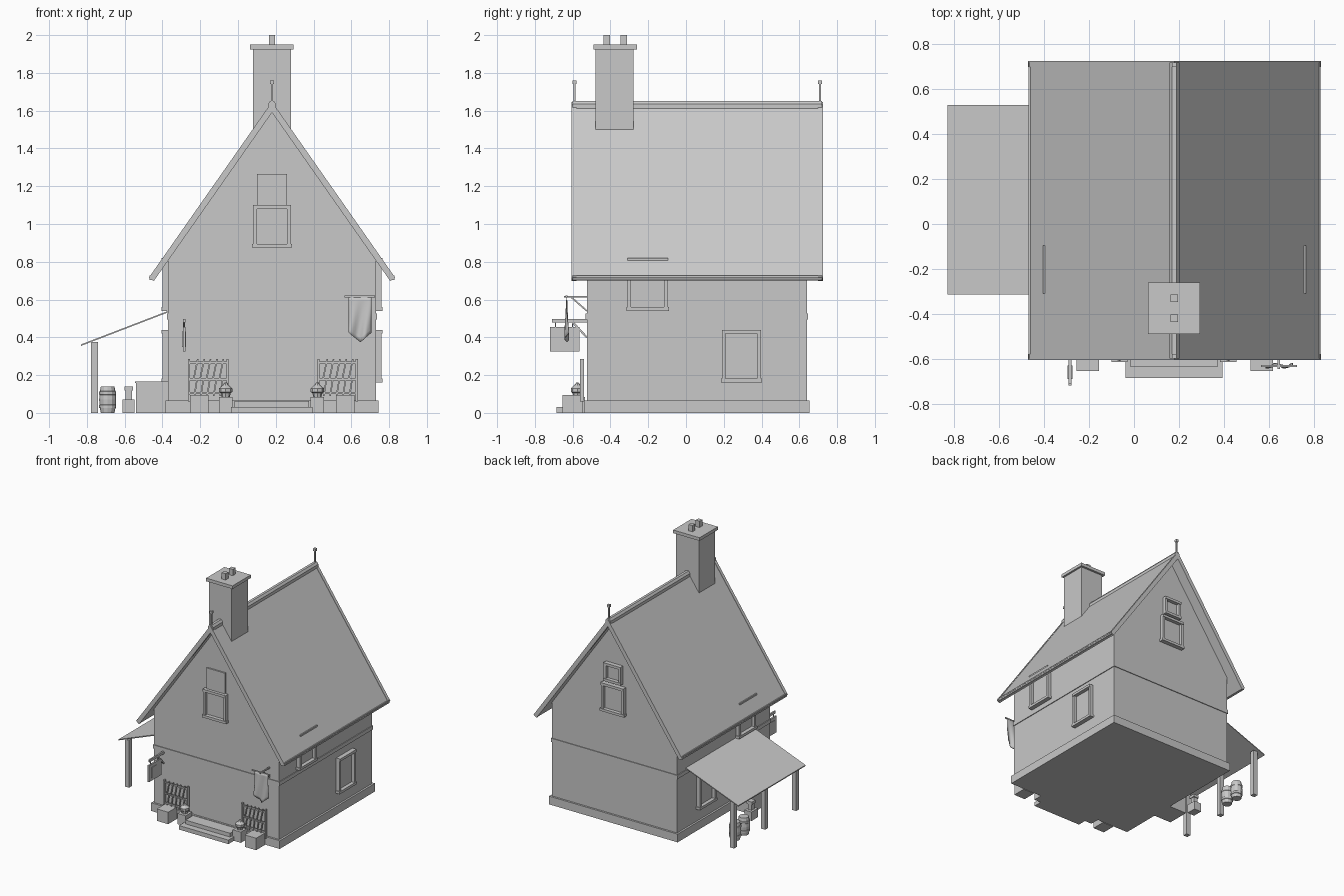
import bpy, bmesh, math
from mathutils import Vector, Matrix

cube = bpy.data.objects.get("Cube")
if cube:
    bpy.data.objects.remove(cube, do_unlink=True)

grey = bpy.data.materials.new("plain_grey")
grey.use_nodes = True
grey.diffuse_color = (0.58, 0.58, 0.58, 1)
for node in grey.node_tree.nodes:
    if node.type == "BSDF_PRINCIPLED":
        node.inputs["Base Color"].default_value = grey.diffuse_color

MID = 0.18                      # x of the ridge
WALL_W = 0.55                   # half width of the walls
FRONT, BACK = -0.525, 0.64      # wall faces in y
PITCH = 1.43


def finish(name, bm, smooth=False):
    bmesh.ops.recalc_face_normals(bm, faces=bm.faces)
    mesh = bpy.data.meshes.new(name)
    bm.to_mesh(mesh)
    bm.free()
    mesh.materials.append(grey)
    obj = bpy.data.objects.new(name, mesh)
    bpy.context.collection.objects.link(obj)
    for p in mesh.polygons:
        p.use_smooth = smooth
    return obj


def add_box(bm, x0, x1, y0, y1, z0, z1):
    m = Matrix.Translation(((x0 + x1) / 2, (y0 + y1) / 2, (z0 + z1) / 2))
    m = m @ Matrix.Diagonal((abs(x1 - x0), abs(y1 - y0), abs(z1 - z0), 1))
    bmesh.ops.create_cube(bm, size=1, matrix=m)


def box(name, *dims):
    bm = bmesh.new()
    add_box(bm, *dims)
    return finish(name, bm)


def add_beam(bm, a, b, width):
    """Square bar between two points."""
    a, b = Vector(a), Vector(b)
    d = b - a
    m = Matrix.Translation((a + b) / 2) @ d.to_track_quat("Z", "Y").to_matrix().to_4x4()
    bmesh.ops.create_cube(bm, size=1, matrix=m @ Matrix.Diagonal((width, width, d.length, 1)))


def prism(name, profile, y0, y1):
    """Extrude an x-z outline along y."""
    bm = bmesh.new()
    face = bm.faces.new([bm.verts.new((x, y0, z)) for x, z in profile])
    ext = bmesh.ops.extrude_face_region(bm, geom=[face])
    verts = [v for v in ext["geom"] if isinstance(v, bmesh.types.BMVert)]
    bmesh.ops.translate(bm, verts=verts, vec=(0, y1 - y0, 0))
    return finish(name, bm)


def lathe(name, profile, loc, sides=12):
    bm = bmesh.new()
    rings = []
    for r, z in profile:
        rings.append([bm.verts.new((loc[0] + r * math.cos(t), loc[1] + r * math.sin(t), loc[2] + z))
                      for t in (math.tau * i / sides for i in range(sides))])
    for a, b in zip(rings, rings[1:]):
        for i in range(sides):
            j = (i + 1) % sides
            bm.faces.new((a[i], a[j], b[j], b[i]))
    bm.faces.new(rings[0])
    bm.faces.new(rings[-1])
    return finish(name, bm)


def window(name, wall, axis, sign, c, half, z0, z1, sill=True):
    """Framed window on a wall plane; axis is the wall normal."""
    bm = bmesh.new()
    t = 0.02

    def part(u0, u1, a, b, depth):
        d = sorted((wall - sign * 0.01, wall + sign * depth))
        if axis == "x":
            add_box(bm, d[0], d[1], u0, u1, a, b)
        else:
            add_box(bm, u0, u1, d[0], d[1], a, b)
    part(c - half + t, c + half - t, z0 + t, z1 - t, 0.006)
    part(c - half, c - half + t, z0 + t, z1 - t, 0.03)
    part(c + half - t, c + half, z0 + t, z1 - t, 0.03)
    part(c - half, c + half, z1 - t, z1, 0.035)
    extra = 0.006 if sill else 0
    part(c - half - extra, c + half + extra, z0, z0 + t, 0.035)
    finish(name, bm)


# Walls, footing and floor band
L, R = MID - WALL_W, MID + WALL_W
box("footing", L - 0.015, R + 0.015, FRONT - 0.015, BACK + 0.015, 0, 0.065)
prism("walls", [(L, 0.06), (R, 0.06), (R, 0.81), (MID, 1.60), (L, 0.81)], FRONT, BACK)
box("floor_band", L - 0.006, R + 0.006, FRONT - 0.006, BACK + 0.006, 0.495, 0.525)

# Roof slopes, edge boards, ridge
for side, s in (("right", -1), ("left", 1)):
    prism(f"roof_slope_{side}", [(MID, 1.643), (MID + s * 0.65, 0.715),
                                 (MID + s * 0.626, 0.70), (MID, 1.594)], -0.6, 0.72)
    for end, y in (("front", -0.605), ("back", 0.70)):
        prism(f"verge_board_{side}_{end}",
              [(MID, 1.647), (MID + s * 0.652, 0.716), (MID + s * 0.626, 0.698), (MID, 1.59)],
              y, y + 0.025)
    bm = bmesh.new()
    add_beam(bm, (MID + s * 0.637, -0.6, 0.715), (MID + s * 0.637, 0.72, 0.715), 0.024)
    finish(f"eave_board_{side}", bm)
prism("ridge_cap", [(MID - 0.022, 1.61), (MID + 0.022, 1.61), (MID + 0.022, 1.635),
                    (MID + 0.01, 1.652), (MID - 0.01, 1.652), (MID - 0.022, 1.635)], -0.6, 0.72)
for end, y in (("front", -0.59), ("back", 0.71)):
    bm = bmesh.new()
    add_box(bm, MID - 0.005, MID + 0.005, y - 0.005, y + 0.005, 1.62, 1.745)
    add_box(bm, MID - 0.01, MID + 0.01, y - 0.01, y + 0.01, 1.74, 1.76)
    finish(f"finial_{end}", bm)

# Chimney
box("chimney_stack", 0.08, 0.28, -0.48, -0.277, 1.3, 1.93)
box("chimney_cap", 0.063, 0.295, -0.49, -0.26, 1.925, 1.95)
for i, y in enumerate((-0.42, -0.33)):
    box(f"chimney_pot_{i + 1}", 0.163, 0.197, y - 0.017, y + 0.017, 1.95, 2.0)

# Windows
for side, wall, s in (("right", L, -1), ("left", R, 1)):
    window(f"lower_window_{side}", wall, "x", s, 0.293, 0.103, 0.162, 0.44)
    window(f"upper_window_{side}", wall, "x", s, -0.203, 0.107, 0.54, 0.82)
window("gable_window_front", FRONT, "y", -1, MID, 0.1, 0.875, 1.10)
window("gable_window_back", BACK, "y", 1, MID, 0.1, 0.875, 1.10)
window("attic_window_back", BACK, "y", 1, MID, 0.075, 1.12, 1.265, False)
box("gable_panel_front", 0.1, 0.26, FRONT - 0.012, FRONT, 1.10, 1.265)

# Doorstep
box("step_lower", -0.038, 0.395, -0.685, FRONT, 0, 0.032)
box("step_upper", -0.018, 0.375, -0.635, FRONT, 0.03, 0.062)

# Trellises, planters, pedestals and lamps flanking the steps
for side, x0, crate, stand in (("right", -0.265, -0.205, -0.065), ("left", 0.42, 0.568, 0.42)):
    bm = bmesh.new()
    for z in (0.105, 0.178, 0.265):
        add_box(bm, x0, x0 + 0.215, -0.555, -0.545, z - 0.006, z + 0.006)
    for x in (x0 + 0.006, x0 + 0.209):
        add_box(bm, x - 0.006, x + 0.006, -0.56, -0.54, 0.06, 0.285)
    for i in range(5):
        x = x0 + 0.04 + i * 0.034
        add_beam(bm, (x - 0.006, -0.557, 0.09), (x + 0.008, -0.557, 0.178), 0.008)
        add_beam(bm, (x - 0.01, -0.557, 0.178), (x + 0.012, -0.557, 0.285), 0.008)
    finish(f"trellis_{side}", bm)
    box(f"planter_{side}", crate - 0.05, crate + 0.05, -0.655, -0.545, 0, 0.095)
    box(f"pedestal_{side}", stand - 0.036, stand + 0.036, -0.615, -0.535, 0, 0.085)
    lathe(f"lamp_{side}", [(0.022, 0), (0.026, 0.02), (0.035, 0.026), (0.035, 0.045),
                           (0.018, 0.06), (0.006, 0.075)], (stand, -0.575, 0.085), 8)

# Hanging sign on a bracket
bm = bmesh.new()
add_box(bm, -0.291, -0.279, -0.71, FRONT, 0.478, 0.498)
add_beam(bm, (-0.285, FRONT, 0.4), (-0.285, -0.6, 0.48), 0.01)
for y in (-0.69, -0.6):
    add_beam(bm, (-0.285, y, 0.45), (-0.285, y, 0.48), 0.006)
finish("sign_bracket", bm)
box("sign_board", -0.292, -0.278, -0.72, -0.565, 0.325, 0.455)
box("sign_panel", -0.296, -0.274, -0.69, -0.63, 0.35, 0.43)

# Banner on a pole
bm = bmesh.new()
add_beam(bm, (0.645, FRONT, 0.615), (0.645, -0.645, 0.615), 0.01)
add_beam(bm, (0.645, FRONT, 0.54), (0.645, -0.605, 0.61), 0.008)
add_beam(bm, (0.565, -0.633, 0.616), (0.725, -0.633, 0.616), 0.009)
finish("banner_pole", bm)
bm = bmesh.new()
n = 10
bmesh.ops.create_grid(bm, x_segments=n, y_segments=n, size=1)
for v in bm.verts:
    u, t = v.co.x, (1 - v.co.y) / 2
    drop = 0.19 + 0.05 * (1 - abs(u))
    v.co = (0.647 + 0.061 * u, -0.633 + 0.012 * t * math.sin(5 * u + 3 * t), 0.615 - drop * t)
banner = finish("banner_cloth", bm, True)
mod = banner.modifiers.new("thickness", "SOLIDIFY")
mod.thickness = 0.003

# Lean-to roof and its posts
prism("lean_to_roof", [(L, 0.54), (-0.83, 0.363), (-0.83, 0.355), (L, 0.532)], -0.315, 0.53)
for i, y in enumerate((0.49, 0.1, -0.29)):
    box(f"lean_to_post_{i + 1}", -0.778, -0.742, y - 0.018, y + 0.018, 0, 0.376)

# Stored goods under the lean-to
for i, y in enumerate((0.26, 0.37)):
    lathe(f"barrel_{i + 1}", [(0.036, 0), (0.041, 0.025), (0.045, 0.027), (0.045, 0.042),
                              (0.043, 0.044), (0.045, 0.07), (0.043, 0.096), (0.045, 0.098),
                              (0.045, 0.113), (0.041, 0.115), (0.036, 0.14)], (-0.69, y, 0))
box("chest", -0.54, L, -0.22, -0.04, 0, 0.16)
box("chest_lid", -0.545, L, -0.225, -0.035, 0.158, 0.167)
box("crate", -0.612, -0.548, -0.03, 0.05, 0, 0.07)
box("jar", -0.595, -0.562, -0.007, 0.027, 0.07, 0.12)
box("jar_lid", -0.602, -0.555, -0.014, 0.034, 0.118, 0.14)
